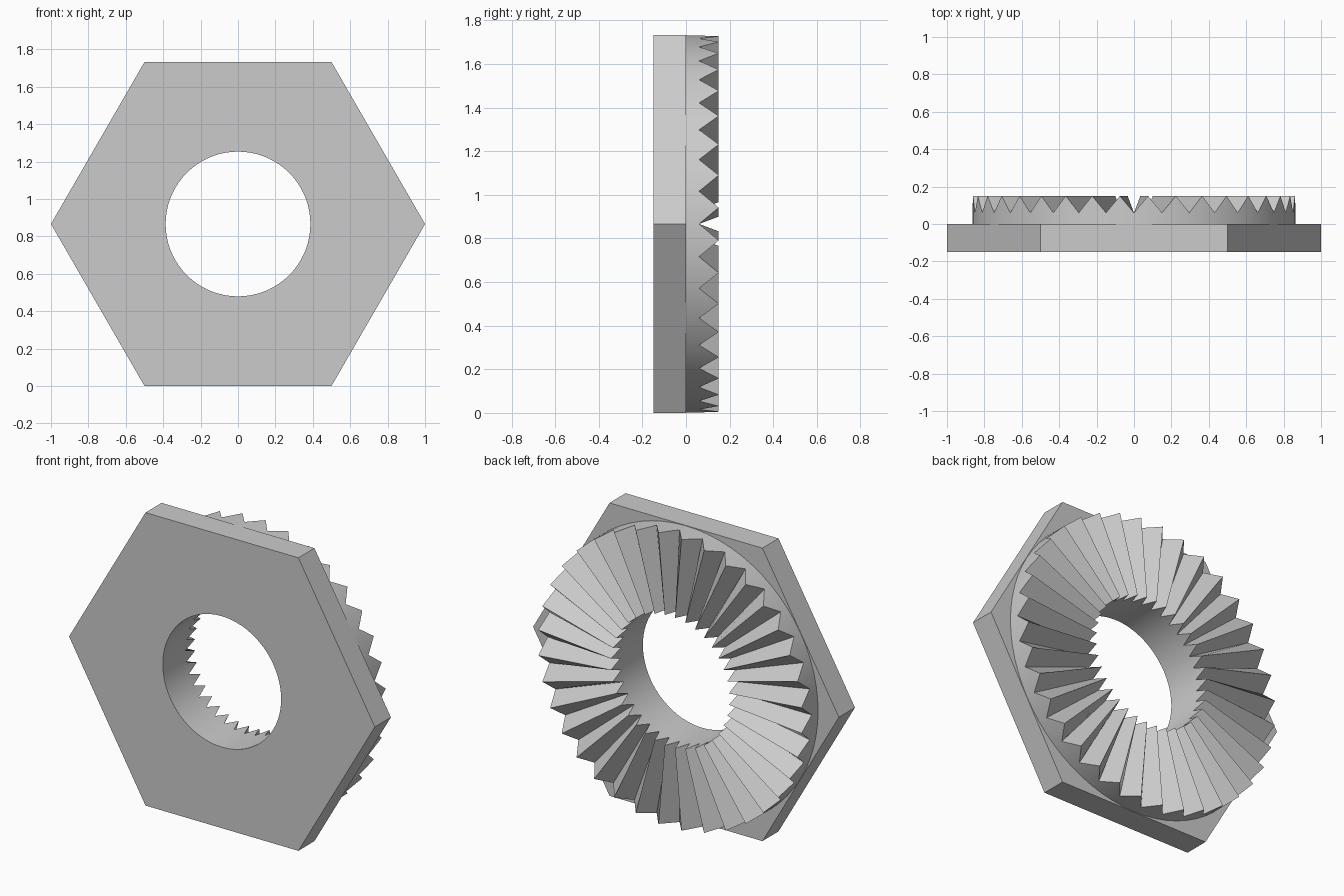
import bpy
import math

cube = bpy.data.objects.get("Cube")
if cube:
    bpy.data.objects.remove(cube)

TEETH = 36
STEPS = TEETH * 2              # one step per valley and one per ridge
APOTHEM = math.sqrt(3) / 2     # hexagon with a corner radius of 1
HOLE, CROWN = 0.387, 0.864     # radii of the bore and the toothed ring
FRONT, JOINT, VALLEY, RIDGE = -0.15, 0.0, 0.06, 0.15

steel = bpy.data.materials.new("grey steel")
steel.use_nodes = True
colour = (0.6, 0.6, 0.6, 1.0)
steel.diffuse_color = colour
steel.node_tree.nodes["Principled BSDF"].inputs["Base Color"].default_value = colour


def hexagon(i):
    """Radius of the hexagon outline at a given step."""
    angle = (math.tau * i / STEPS) % (math.pi / 3)
    return APOTHEM / math.cos(angle - math.pi / 6)


def teeth(i):
    """Depth of the toothed face, alternating valley and ridge."""
    return RIDGE if i % 2 else VALLEY


def loft(name, loops):
    """Skin a series of closed loops, each a (radius, depth) pair of numbers or rules."""
    value = lambda v, i: v(i) if callable(v) else v
    verts, faces = [], []
    for radius, depth in loops:
        for i in range(STEPS):
            a, r = math.tau * i / STEPS, value(radius, i)
            verts.append((r * math.cos(a), value(depth, i), APOTHEM + r * math.sin(a)))
    for k in range(len(loops) - 1):
        for i in range(STEPS):
            j, base = (i + 1) % STEPS, k * STEPS
            faces.append((base + i, base + STEPS + i, base + STEPS + j, base + j))
    mesh = bpy.data.meshes.new(name)
    mesh.from_pydata(verts, [], faces)
    mesh.materials.append(steel)
    obj = bpy.data.objects.new(name, mesh)
    bpy.context.collection.objects.link(obj)
    bpy.ops.object.select_all(action="DESELECT")
    obj.select_set(True)
    bpy.context.view_layer.objects.active = obj
    bpy.ops.object.shade_smooth_by_angle(angle=math.radians(25))
    return obj


# Hexagonal plate with a round bore
loft("hexagonal_plate", [(HOLE, JOINT), (HOLE, FRONT), (hexagon, FRONT),
                         (hexagon, JOINT), (CROWN, JOINT)])

# Ring of radial teeth on the back of the plate
loft("toothed_crown", [(CROWN, JOINT), (CROWN, teeth), (HOLE, teeth), (HOLE, JOINT)])
